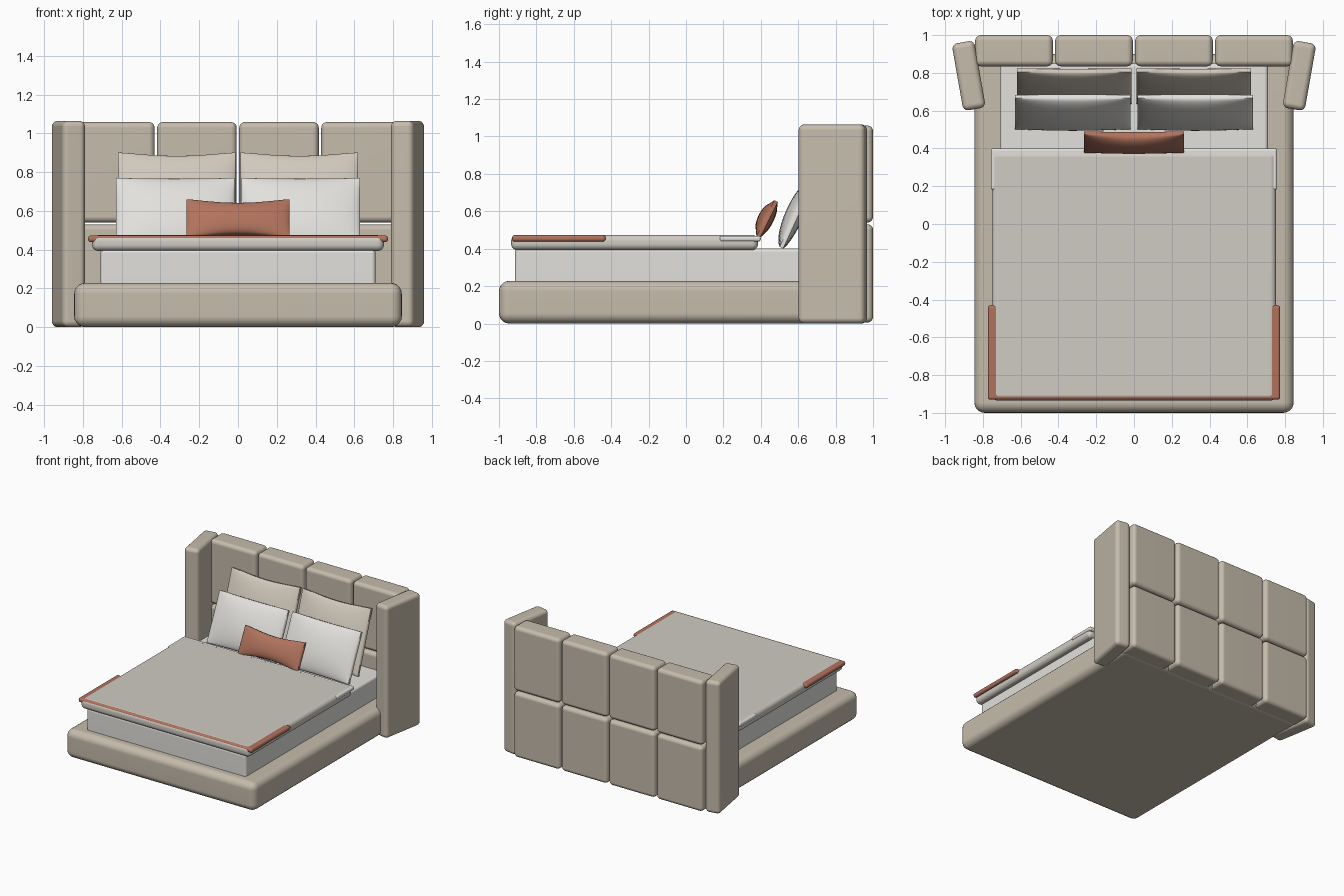
import bpy, bmesh, math
from mathutils import Vector

if "Cube" in bpy.data.objects:
    bpy.data.objects.remove(bpy.data.objects["Cube"])


def material(name, rgb):
    m = bpy.data.materials.new(name)
    m.diffuse_color = (*rgb, 1)
    m.use_nodes = True
    m.node_tree.nodes["Principled BSDF"].inputs["Base Color"].default_value = m.diffuse_color
    return m


BEIGE = material("beige_upholstery", (0.56, 0.50, 0.41))
WHITE = material("white_linen", (0.76, 0.75, 0.72))
LINEN = material("blanket_linen", (0.63, 0.60, 0.55))
CREAM = material("cream_linen", (0.64, 0.58, 0.50))
RUST = material("rust_fabric", (0.44, 0.17, 0.11))


def finish(bm, name, mat):
    bmesh.ops.recalc_face_normals(bm, faces=bm.faces)
    me = bpy.data.meshes.new(name)
    bm.to_mesh(me)
    bm.free()
    ob = bpy.data.objects.new(name, me)
    bpy.context.collection.objects.link(ob)
    me.materials.append(mat)
    me.shade_smooth()
    return ob


def soft_box(name, x, y, z, radius, mat, turn=0):
    """Rounded box from (min, max) ranges, optionally turned about its own z axis."""
    bm = bmesh.new()
    bmesh.ops.create_cube(bm, size=1)
    size = Vector((x[1] - x[0], y[1] - y[0], z[1] - z[0]))
    bmesh.ops.scale(bm, vec=size, verts=bm.verts)
    bmesh.ops.bevel(bm, geom=bm.edges[:], offset=radius, segments=5,
                    profile=0.5, affect='EDGES', clamp_overlap=True)
    ob = finish(bm, name, mat)
    ob.location = (sum(x) / 2, sum(y) / 2, sum(z) / 2)
    ob.rotation_euler.z = turn
    mod = ob.modifiers.new("normals", 'WEIGHTED_NORMAL')
    mod.keep_sharp = True
    return ob


def pillow(name, x, bottom, top, front, back, dip, mat, n=16, edge=0.01):
    """Leaning cushion; bottom and top are (y, z) ends of its centre line."""
    bm = bmesh.new()
    b, t = Vector((0, *bottom)), Vector((0, *top))
    d = (t - b).normalized()
    normal = Vector((0, -d.z, d.y))
    for bulge, side in ((front, 1), (back, -1)):
        rows = []
        for j in range(n + 1):
            v = -math.cos(math.pi * j / n)
            row = []
            for i in range(n + 1):
                u = -math.cos(math.pi * i / n)
                puff = max(0, (1 - u * u) * (1 - v * v)) ** 0.6
                p = b.lerp(t, (v + 1) / 2)
                p -= d * dip * v * abs(v) * (1 - u * u) ** 1.5
                p += normal * side * (edge + bulge * puff)
                p.x = x[0] + (x[1] - x[0]) * (u + 1) / 2
                row.append(bm.verts.new(p))
            rows.append(row)
        for j in range(n):
            for i in range(n):
                bm.faces.new((rows[j][i], rows[j][i + 1],
                              rows[j + 1][i + 1], rows[j + 1][i]))
    bmesh.ops.bridge_loops(bm, edges=[e for e in bm.edges if e.is_boundary])
    ob = finish(bm, name, mat)
    bpy.context.view_layer.objects.active = ob
    ob.select_set(True)
    bpy.ops.object.shade_smooth_by_angle(angle=math.radians(50))
    ob.select_set(False)
    return ob


# Upholstered base and mattress
soft_box("bed_base", (-0.845, 0.845), (-1.0, 0.90), (0, 0.228), 0.055, BEIGE)
soft_box("mattress", (-0.71, 0.71), (-0.915, 0.85), (0.18, 0.402), 0.02, WHITE)

# Headboard: four columns by two rows of padded panels
for row, z in enumerate(((0.005, 0.53), (0.54, 1.058))):
    for col in range(4):
        x0 = -0.841 + col * 0.4235
        soft_box(f"headboard_panel_{row}_{col}", (x0, x0 + 0.411),
                 (0.835, 1.0), z, 0.03, BEIGE)

# Angled side wings
for s, label in ((-1, "left"), (1, "right")):
    soft_box(f"wing_{label}", (s * 0.875 - 0.06, s * 0.875 + 0.06),
             (0.605, 0.965), (0, 1.064), 0.03, BEIGE, turn=-s * math.radians(10))

# Blanket with folded sheet and coloured throw tucked under its top
soft_box("blanket", (-0.753, 0.753), (-0.935, 0.385), (0.393, 0.474), 0.032, LINEN)
soft_box("sheet_fold", (-0.758, 0.758), (0.18, 0.40), (0.438, 0.469), 0.013, WHITE)
soft_box("throw", (-0.774, 0.774), (-0.93, -0.43), (0.438, 0.4725), 0.015, RUST)

# Pillows in mirrored pairs, plus a small accent cushion
for s, label in ((-1, "left"), (1, "right")):
    pillow(f"back_pillow_{label}", sorted((s * 0.012, s * 0.62)),
           (0.645, 0.415), (0.815, 0.897), 0.045, 0.03, 0.018, CREAM)
    pillow(f"front_pillow_{label}", sorted((s * 0.018, s * 0.63)),
           (0.51, 0.405), (0.675, 0.765), 0.05, 0.03, 0.004, WHITE)
pillow("accent_cushion", (-0.266, 0.266), (0.385, 0.46), (0.482, 0.655),
       0.04, 0.025, 0.022, RUST)
